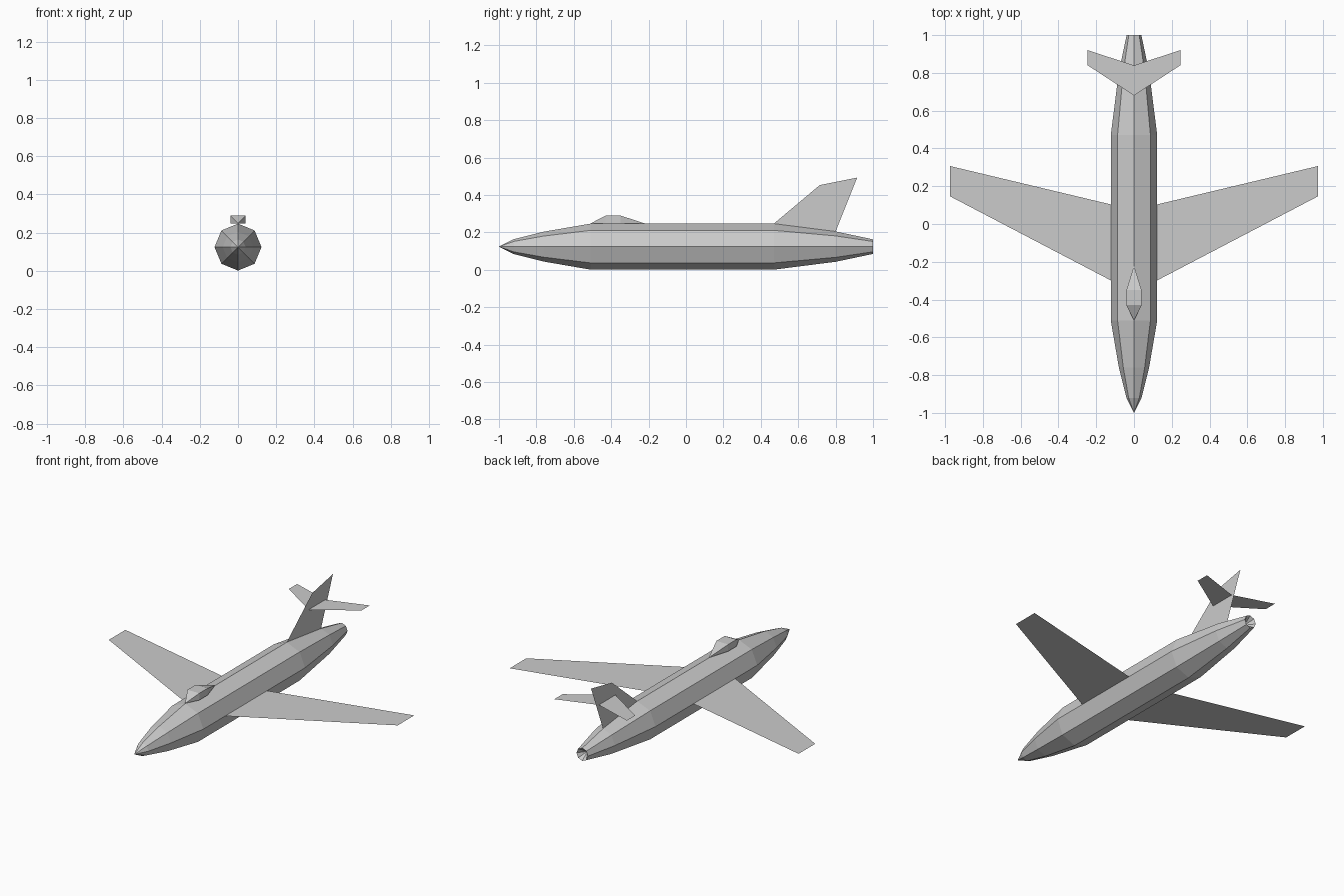
import bpy, math

if "Cube" in bpy.data.objects:
    bpy.data.objects.remove(bpy.data.objects["Cube"])

ZC = 0.124   # height of the fuselage axis


def make(name, verts, faces):
    mesh = bpy.data.meshes.new(name)
    mesh.from_pydata(verts, [], faces)
    mesh.update()
    ob = bpy.data.objects.new(name, mesh)
    bpy.context.collection.objects.link(ob)
    return ob


def loft(name, rings, start, end):
    """Join rings of points front to back, closing both ends to a point."""
    n = len(rings[0])
    verts = [p for r in rings for p in r] + [start, end]
    a, b = len(verts) - 2, len(verts) - 1
    last = (len(rings) - 1) * n
    faces = []
    for i in range(n):
        j = (i + 1) % n
        faces.append((a, j, i))
        faces.append((last + i, last + j, b))
        for k in range(0, last, n):
            faces.append((k + i, k + j, k + n + j, k + n + i))
    return make(name, verts, faces)


# Fuselage: octagonal sections, pointed nose, hollow exhaust
sections = [(-0.92, 0.04), (-0.76, 0.08), (-0.51, 0.123),
            (0.47, 0.123), (0.80, 0.081), (1.0, 0.039)]
rings = [[(r * math.cos(math.pi / 4 * i), y, ZC + r * math.sin(math.pi / 4 * i))
          for i in range(8)] for y, r in sections]
loft("fuselage", rings, (0, -1, ZC), (0, 0.95, ZC))

# Cockpit canopy: small block drawn to a point at each end
block = [[(0.04, y, 0.248), (0.04, y, 0.29), (-0.04, y, 0.29), (-0.04, y, 0.248)]
         for y in (-0.43, -0.35)]
loft("canopy", block, (0, -0.51, 0.248), (0, -0.22, 0.248))

# Thin wings and tailplanes, mirrored left and right
surfaces = {"wing": ([(0.12, -0.30), (0.975, 0.147), (0.975, 0.307), (0.12, 0.103)], ZC),
            "tailplane": ([(0, 0.68), (0.245, 0.84), (0.245, 0.92), (0, 0.84)], 0.365)}
for part, (outline, z) in surfaces.items():
    for side, s in (("right", 1), ("left", -1)):
        order = (0, 1, 2, 3) if s > 0 else (3, 2, 1, 0)
        make(f"{part}_{side}", [(s * x, y, z) for x, y in outline], [order])

# Tail fin: thin upright sheet
make("tail_fin", [(0, 0.47, 0.247), (0, 0.80, 0.205), (0, 0.915, 0.493), (0, 0.715, 0.453)],
     [(0, 1, 2, 3)])
